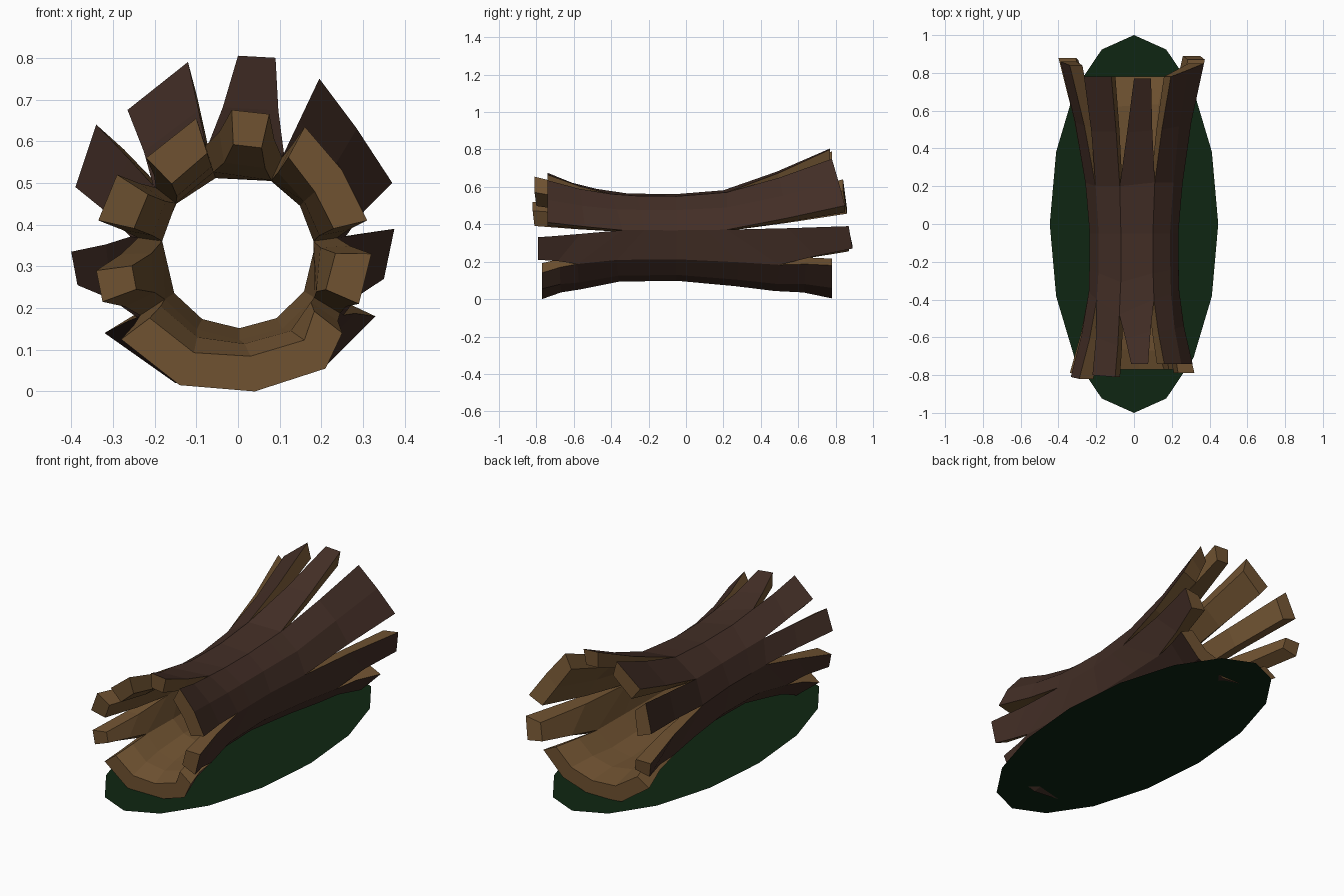
import bpy, bmesh, math
from mathutils import Vector

if "Cube" in bpy.data.objects:
    bpy.data.objects.remove(bpy.data.objects["Cube"])

CZ = 0.335  # height of the log axis


def material(name, col):
    m = bpy.data.materials.new(name)
    m.diffuse_color = (*col, 1)
    m.use_nodes = True
    m.node_tree.nodes["Principled BSDF"].inputs["Base Color"].default_value = m.diffuse_color
    return m


bark = material("dark bark", (0.055, 0.027, 0.019))
wood = material("bare wood", (0.16, 0.085, 0.031))
green = material("dark moss", (0.0045, 0.019, 0.006))


def finish(bm, name, mats):
    me = bpy.data.meshes.new(name)
    bm.to_mesh(me)
    bm.free()
    for m in mats:
        me.materials.append(m)
    ob = bpy.data.objects.new(name, me)
    bpy.context.collection.objects.link(ob)


# Flat mossy ground patch
bm = bmesh.new()
bm.faces.new([bm.verts.new((0.446 * math.cos(i * math.pi / 8), math.sin(i * math.pi / 8), 0.014))
              for i in range(16)])
finish(bm, "moss_patch", [green])

# Outer radius of the unsplit log along its length
PROFILE = [(-0.8, 0.33), (-0.35, 0.24), (-0.05, 0.237), (0.2, 0.258), (0.5, 0.295), (0.8, 0.36)]


def radius(y):
    for (y0, r0), (y1, r1) in zip(PROFILE, PROFILE[1:]):
        if y <= y1:
            return r0 + (r1 - r0) * (y - y0) / (y1 - y0)
    return PROFILE[-1][1]


def on_log(angle, y):
    a, r = math.radians(angle), radius(y)
    return Vector((r * math.cos(a), y, CZ + r * math.sin(a)))


def inward(p, t):
    d = Vector((p.x, 0, p.z - CZ))
    return p - d.normalized() * t


# Splits between staves: angle, front notch y, back notch y
SPLITS = [(-147, -0.55, 0.45), (-31, -0.58, 0.5), (8, -0.34, 0.22), (65, -0.4, 0.22),
          (107, -0.48, 0.2), (142, -0.4, 0.2), (172, -0.36, 0.22), (213, -0.55, 0.45)]

# Stave tips as outer (x, z) points with the y of first and last: front, then back
STAVES = [
    ([(-.28, .125), (-.14, .015), (.04, 0), (.21, .055), (.25, .14)], (-.77, -.77),
     [(-.32, .14), (-.15, .02), (.04, .004), (.21, .06), (.33, .18)], (.78, .78)),
    ([(.29, .21), (.32, .33)], (-.79, -.79), [(.35, .27), (.375, .39)], (.89, .87)),
    ([(.31, .41), (.25, .53), (.16, .635)], (-.74, -.74),
     [(.37, .5), (.285, .63), (.195, .75)], (.85, .78)),
    ([(.075, .665), (-.015, .675)], (-.74, -.74), [(.09, .80), (0, .805)], (.77, .77)),
    ([(-.1, .655), (-.22, .56)], (-.81, -.80), [(-.12, .79), (-.265, .675)], (.78, .78)),
    ([(-.29, .52), (-.335, .41)], (-.82, -.81), [(-.34, .64), (-.39, .49)], (.84, .86)),
    ([(-.34, .29), (-.325, .215)], (-.79, -.79), [(-.40, .335), (-.385, .255)], (.88, .87)),
]

# Hollow log: staves joined in the middle, splayed at both ends
bm = bmesh.new()


def quad(pts, mi):
    f = bm.faces.new(pts)
    f.material_index = mi


for k, (front, fy, back, by) in enumerate(STAVES):
    s0, s1 = SPLITS[k], SPLITS[k + 1]
    n = len(front) - 1
    outer, inner = [], []
    for i in range(n + 1):
        t = i / n
        ang, yf, yb = (a + (b - a) * t for a, b in zip(s0, s1))
        ef = Vector((front[i][0], fy[0] + (fy[1] - fy[0]) * t, front[i][1]))
        eb = Vector((back[i][0], by[0] + (by[1] - by[0]) * t, back[i][1]))
        nf, nb = on_log(ang, yf), on_log(ang, yb)
        ym = -0.05
        col = [ef, inward((ef + nf) / 2, 0.01), nf, on_log(ang, ym + 0.6 * (yf - ym)),
               on_log(ang, ym), on_log(ang, ym + 0.6 * (yb - ym)), nb,
               inward((eb + nb) / 2, 0.012), eb]
        outer.append([bm.verts.new(p) for p in col])
        inner.append([bm.verts.new(inward(p, 0.035 + 0.065 * abs(p.y))) for p in col])
    m = len(outer[0]) - 1
    for i in range(n):
        for j in range(m):
            a, b = outer[i], outer[i + 1]
            quad((a[j], b[j], b[j + 1], a[j + 1]), 0)
            a, b = inner[i], inner[i + 1]
            quad((a[j], a[j + 1], b[j + 1], b[j]), 1)
        # broken end faces
        for j in (0, m):
            quad((outer[i][j], inner[i][j], inner[i + 1][j], outer[i + 1][j]), 1)
    # split sides, only beyond the notches
    for i in (0, n):
        for j in (0, 1, m - 2, m - 1):
            quad((outer[i][j], outer[i][j + 1], inner[i][j + 1], inner[i][j]), 1)

bmesh.ops.remove_doubles(bm, verts=bm.verts, dist=0.0005)
bmesh.ops.recalc_face_normals(bm, faces=bm.faces)
finish(bm, "hollow_log", [bark, wood])
